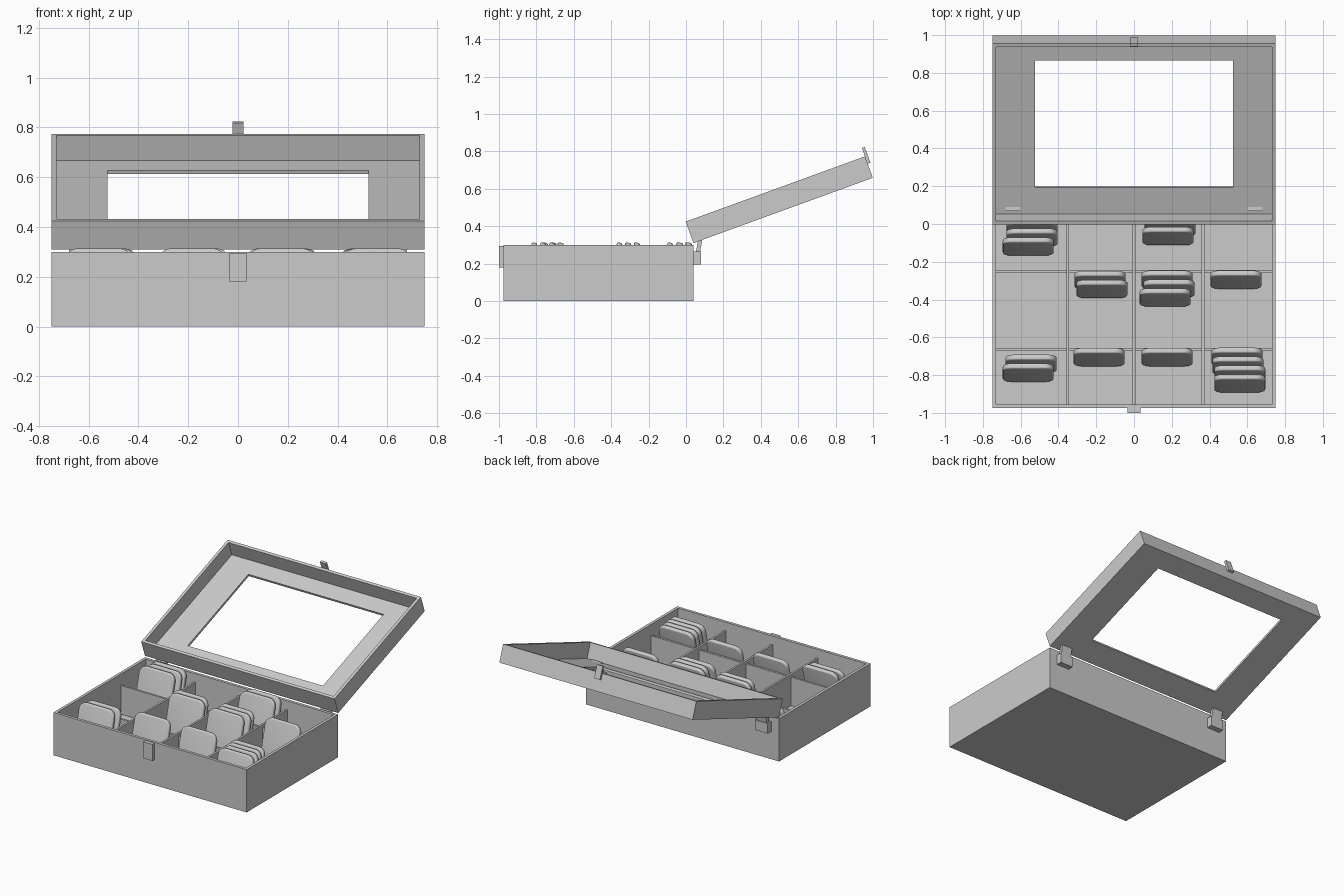
import bpy, bmesh, math
from mathutils import Matrix, Vector

if "Cube" in bpy.data.objects:
    bpy.data.objects.remove(bpy.data.objects["Cube"])

LEAN = math.radians(14)
OPEN = math.radians(20)


def add_object(name, bm, loc=(0, 0, 0), rot_x=0.0):
    bmesh.ops.recalc_face_normals(bm, faces=bm.faces)
    mesh = bpy.data.meshes.new(name)
    bm.to_mesh(mesh)
    bm.free()
    ob = bpy.data.objects.new(name, mesh)
    ob.location = loc
    ob.rotation_euler.x = rot_x
    bpy.context.collection.objects.link(ob)
    return ob


def box(name, x, y, z, loc=(0, 0, 0), rot_x=0.0):
    """Box from (min, max) ranges."""
    bm = bmesh.new()
    size = [r[1] - r[0] for r in (x, y, z)]
    mid = Vector([(r[0] + r[1]) / 2 for r in (x, y, z)])
    bmesh.ops.create_cube(bm, size=1, matrix=Matrix.Translation(mid) @ Matrix.Diagonal((*size, 1)))
    return add_object(name, bm, loc, rot_x)


def rect_loft(name, rects, closed, loc=(0, 0, 0), rot_x=0.0):
    """Bridge rectangles (half width, y0, y1, z); closed joins last to first."""
    bm = bmesh.new()
    loops = [[bm.verts.new((sx * w, y, z)) for sx, y in ((-1, y0), (1, y0), (1, y1), (-1, y1))]
             for w, y0, y1, z in rects]
    pairs = list(zip(loops, loops[1:]))
    if closed:
        pairs.append((loops[-1], loops[0]))
    else:
        bm.faces.new(loops[0])
        bm.faces.new(loops[-1])
    for a, b in pairs:
        for i in range(4):
            j = (i + 1) % 4
            bm.faces.new((a[i], a[j], b[j], b[i]))
    return add_object(name, bm, loc, rot_x)


# Open box body
rect_loft("box_body", [(0.75, -0.975, 0.04, 0), (0.75, -0.975, 0.04, 0.3),
                       (0.73, -0.955, 0.02, 0.3), (0.73, -0.955, 0.02, 0.02)], False)

# Compartment dividers
for x in (-0.35, 0.0, 0.365):
    box("long_divider", (x - 0.007, x + 0.007), (-0.955, 0.02), (0.02, 0.24))
for y in (-0.25, -0.663):
    box("cross_divider", (-0.73, 0.73), (y - 0.007, y + 0.007), (0.02, 0.22))

# Raised lid with a window opening
lid_loc = (0, 0.04, 0.31)
rect_loft("lid", [(0.525, 0.168, 0.883, 0), (0.75, 0, 1.02, 0), (0.75, 0, 1.02, 0.122),
                  (0.73, 0.02, 1.0, 0.122), (0.73, 0.02, 1.0, 0.016),
                  (0.525, 0.168, 0.883, 0.016)], True, lid_loc, OPEN)

# Clasp halves
box("front_clasp", (-0.035, 0.035), (-1.0, -0.975), (0.18, 0.295))
box("lid_clasp", (-0.022, 0.022), (1.02, 1.036), (0.08, 0.17), lid_loc, OPEN)

# Hinges: a block on the back wall and a leaf rising into the lid
for x in (-0.64, 0.64):
    box("hinge_block", (x - 0.05, x + 0.05), (0.04, 0.08), (0.195, 0.265))
    bm = bmesh.new()
    profile = ((0.052, 0.262), (0.075, 0.262), (0.09, 0.345), (0.07, 0.345))
    face = bm.faces.new([bm.verts.new((x - 0.04, y, z)) for y, z in profile])
    ext = bmesh.ops.extrude_face_region(bm, geom=[face])
    bmesh.ops.translate(bm, vec=(0.08, 0, 0),
                        verts=[v for v in ext["geom"] if isinstance(v, bmesh.types.BMVert)])
    add_object("hinge_leaf", bm)


# Rounded packets leaning back in the compartments
def packet(x, front):
    bm = bmesh.new()
    bmesh.ops.create_cube(bm, size=1, matrix=Matrix.Diagonal((0.27, 0.03, 0.296, 1)))
    corners = [e for e in bm.edges if abs(e.verts[0].co.y - e.verts[1].co.y) > 0.01]
    bmesh.ops.bevel(bm, geom=corners, offset=0.05, segments=8, profile=0.5, affect='EDGES')
    rims = [e for e in bm.edges
            if e.is_manifold and e.calc_face_angle() > math.radians(60)]
    bmesh.ops.bevel(bm, geom=rims, offset=0.009, segments=4, profile=0.5, affect='EDGES')
    ob = add_object("packet", bm, (x, front + 0.05, 0.168), -LEAN)
    for p in ob.data.polygons:
        p.use_smooth = True
    bpy.ops.object.select_all(action='DESELECT')
    ob.select_set(True)
    bpy.context.view_layer.objects.active = ob
    bpy.ops.object.shade_smooth_by_angle(angle=math.radians(35))


# Each stack: front edge y of the rearmost packet, then x of every packet forwards
stacks = [
    (-0.075, (-0.54, -0.54, -0.56)), (-0.067, (0.19, 0.18)),
    (-0.347, (-0.18, -0.17)), (-0.345, (0.175, 0.185, 0.165)), (-0.345, (0.54,)),
    (-0.79, (-0.545, -0.56)), (-0.755, (-0.185,)), (-0.755, (0.175,)),
    (-0.753, (0.545, 0.55, 0.56, 0.56)),
]
for rear, xs in stacks:
    for i, x in enumerate(xs):
        packet(x, rear - i * 0.047)
